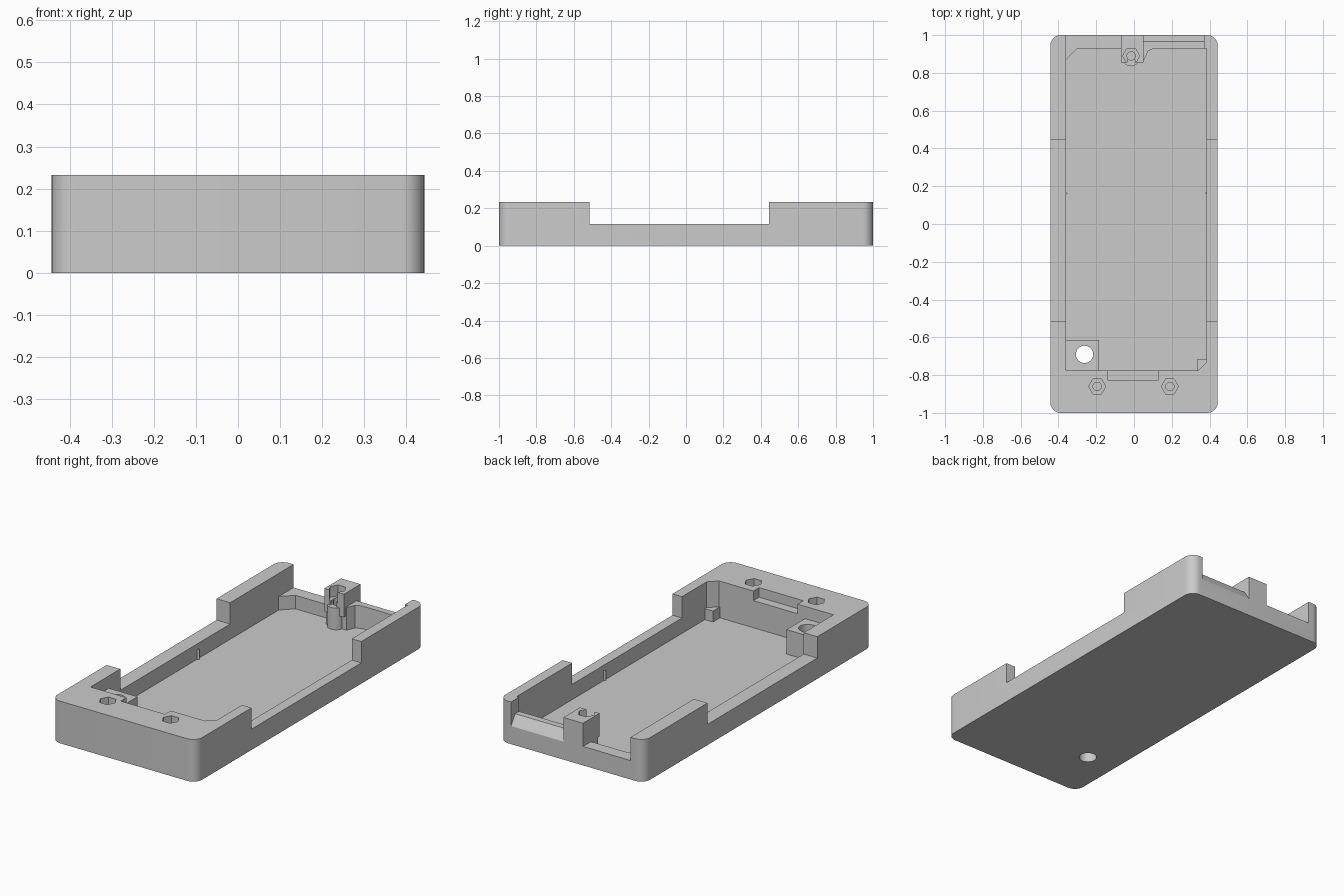
import bpy, bmesh, math
from mathutils import Matrix, Vector

cube = bpy.data.objects.get("Cube")
if cube:
    bpy.data.objects.remove(cube)

grey = bpy.data.materials.new("plain_grey")
grey.use_nodes = True
GREY = (0.6, 0.6, 0.6, 1)
grey.diffuse_color = GREY
grey.node_tree.nodes["Principled BSDF"].inputs["Base Color"].default_value = GREY

H = 0.233       # rim height
FLOOR = 0.03    # floor thickness
TOP = 0.3       # cutters reach above the rim


def prism(name, pts, lo, hi, axis="z"):
    """Extrude an outline: (x, y) along z, or (y, z) along x."""
    bm = bmesh.new()
    place = (lambda p, h: (p[0], p[1], h)) if axis == "z" else (lambda p, h: (h, p[0], p[1]))
    face = bm.faces.new([bm.verts.new(place(p, lo)) for p in pts])
    grown = bmesh.ops.extrude_face_region(bm, geom=[face])["geom"]
    shift = Vector(place((0, 0), hi - lo))
    bmesh.ops.translate(bm, vec=shift, verts=[v for v in grown if isinstance(v, bmesh.types.BMVert)])
    bmesh.ops.recalc_face_normals(bm, faces=bm.faces)
    mesh = bpy.data.meshes.new(name)
    bm.to_mesh(mesh)
    bm.free()
    mesh.materials.append(grey)
    ob = bpy.data.objects.new(name, mesh)
    bpy.context.collection.objects.link(ob)
    return ob


def box(name, x0, x1, y0, y1, z0, z1):
    return prism(name, [(x0, y0), (x1, y0), (x1, y1), (x0, y1)], z0, z1)


def rod(name, x, y, r, z0, z1, sides=32):
    ring = [2 * math.pi * i / sides for i in range(sides)]
    return prism(name, [(x + r * math.cos(a), y + r * math.sin(a)) for a in ring], z0, z1)


def combine(ob, others, op="DIFFERENCE"):
    """Apply booleans in order and discard the helper solids."""
    for other in others:
        other.hide_render = True
        mod = ob.modifiers.new("bool", "BOOLEAN")
        mod.operation, mod.object, mod.solver = op, other, "EXACT"
        bpy.context.view_layer.update()
        result = bpy.data.meshes.new_from_object(ob.evaluated_get(bpy.context.evaluated_depsgraph_get()))
        ob.modifiers.clear()
        ob.data = result
        bpy.data.objects.remove(other)


def nut_cutters(x, y, depth, bottom):
    return [rod("nut_cut", x, y, 0.045, H - depth, TOP, 6),
            rod("screw_cut", x, y, 0.022, bottom, TOP, 20)]


# Outer block with rounded upright corners
W, R = 0.443, 0.055
outline = []
for k, (sx, sy) in enumerate([(1, 1), (-1, 1), (-1, -1), (1, -1)]):
    for i in range(9):
        a = math.pi / 2 * (k + i / 8)
        outline.append((sx * (W - R) + R * math.cos(a), sy * (1 - R) + R * math.sin(a)))
shell = prism("tray_shell", outline, 0, H)

# Main cavity with clipped corners
cavity = prism("cavity", [
    (-0.36, -0.775), (0.34, -0.775), (0.385, -0.73), (0.385, 0.93), (0.105, 0.93),
    (0.075, 0.915), (0.055, 0.87), (-0.07, 0.87), (-0.07, 0.93), (-0.3, 0.93), (-0.36, 0.87)], FLOOR, TOP)

# Lowered sides, back sill, sloped back sill and front latch slot
side_gap = box("side_gap", -1, 1, -0.515, 0.445, 0.115, TOP)
back_sill = box("back_sill", -0.36, -0.07, 0.8, 1.1, 0.105, TOP)
slope = prism("slope", [(0.8, 0.155), (0.965, 0.155), (1, 0.1), (1.1, 0.1), (1.1, TOP), (0.8, TOP)],
              0.05, 0.37, "x")
latch = box("latch", -0.14, 0.13, -0.825, -0.7, 0.18, TOP)
combine(shell, [cavity, side_gap, back_sill, slope, latch]
        + nut_cutters(-0.195, -0.86, 0.06, 0.07) + nut_cutters(0.19, -0.86, 0.06, 0.07))

# Nut post at the back, on a round foot
PX, PY = -0.015, 0.89
post = box("nut_post", -0.07, 0.05, 0.855, 0.9995, 0.105, H)
foot = rod("post_foot", PX, 0.88, 0.045, FLOOR - 0.01, 0.15)
combine(post, [foot], "UNION")
nut_slot = box("nut_slot", PX - 0.02, PX + 0.02, 0.8, PY, 0.15, TOP)
pocket = nut_cutters(PX, PY, 0.06, 0.09)
combine(post, [nut_slot] + pocket)
combine(shell, nut_cutters(PX, PY, 0.06, 0.09))

# Block around the through hole in the floor
HX, HY = -0.262, -0.69
hole_block = box("hole_block", -0.37, -0.185, -0.785, -0.615, FLOOR - 0.01, 0.165)
for part in (hole_block, shell):
    combine(part, [rod("hole_cut", HX, HY, 0.046, -0.1, TOP)])

# Small corner rest and the wall ribs
corner_rest = box("corner_rest", 0.335, 0.39, -0.785, -0.715, FLOOR - 0.01, 0.09)
ribs = []
for name, x, d in (("right_rib", -0.362, 0.012), ("left_rib", 0.387, -0.012)):
    ribs.append(prism(name, [(x, 0.155), (x + d, 0.163), (x, 0.171)], FLOOR - 0.01, 0.085))

# Smooth rounded walls, keep the sharp edges
bpy.ops.object.select_all(action="DESELECT")
for ob in [shell, post, hole_block, corner_rest] + ribs:
    ob.select_set(True)
bpy.context.view_layer.objects.active = shell
bpy.ops.object.shade_smooth_by_angle(angle=math.radians(30))
